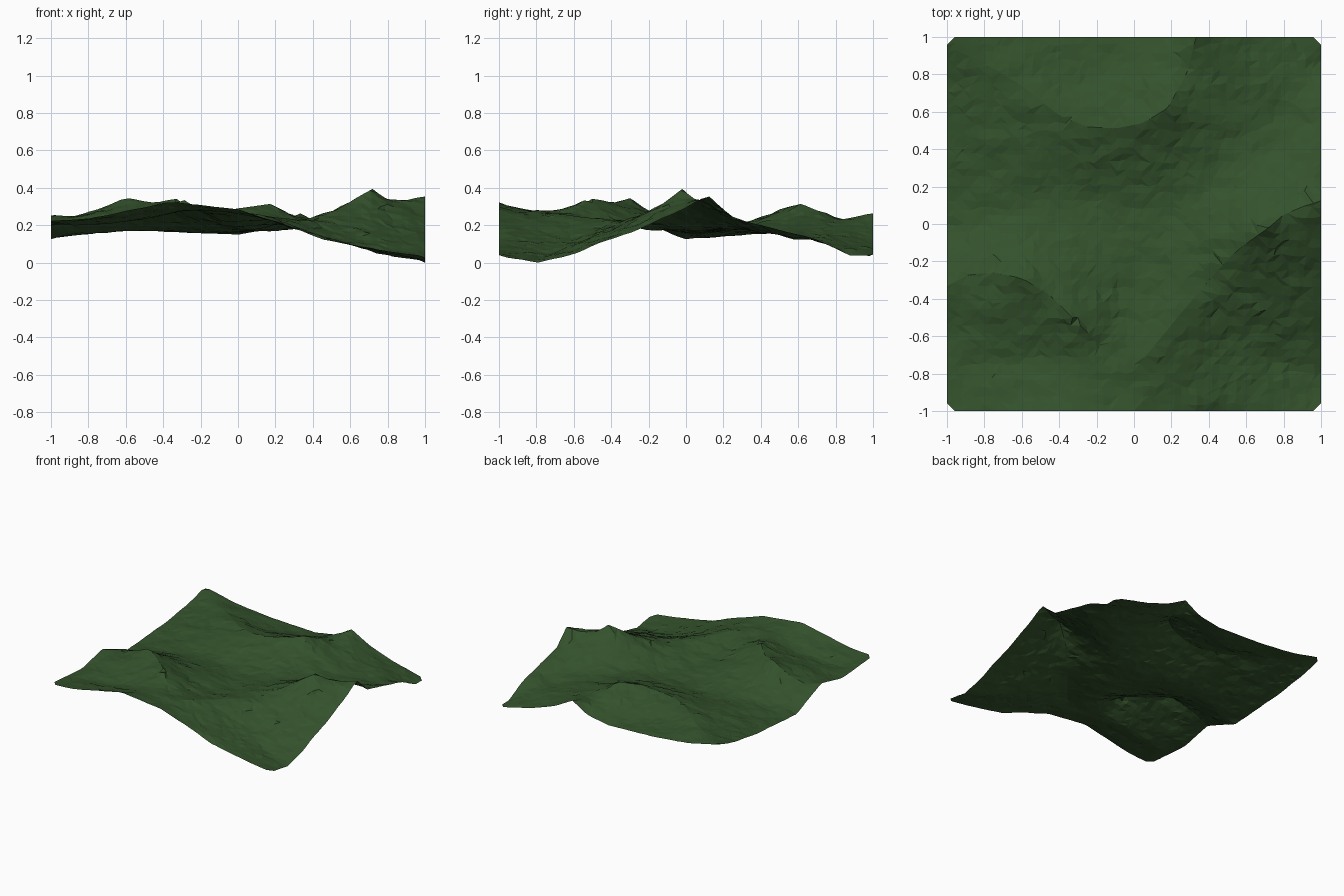
import bpy, bmesh, random
from mathutils import Vector, noise

random.seed(4)
if "Cube" in bpy.data.objects:
    bpy.data.objects.remove(bpy.data.objects["Cube"])

CELLS = 48
STEP = 2 / CELLS
SIDE = range(CELLS + 1)

# Rim profiles: position along the side, height
front_rim = [(-1, .24), (-.8, .25), (-.6, .29), (-.35, .34), (0, .3), (.3, .2),
             (.45, .14), (.6, .11), (.8, .075), (1, .05)]
back_rim = [(-1, .27), (-.7, .21), (-.4, .18), (0, .165), (.2, .2), (.33, .28),
            (.5, .19), (.7, .12), (1, .05)]
west_rim = [(-1, .24), (-.6, .21), (-.33, .27), (0, .14), (.5, .175), (.8, .22), (1, .27)]
east_rim = [(-1, .05), (-.8, .015), (-.6, .06), (-.45, .125), (-.28, .18), (0, .31), (.12, .375),
            (.25, .25), (.5, .19), (.7, .14), (.87, .055), (1, .05)]

# Crest lines: x, y, height
back_crest = [(-1, .95, .26), (-.8, .86, .24), (-.6, .74, .25), (-.4, .58, .27), (-.25, .52, .28),
              (-.1, .51, .29), (.05, .54, .31), (.18, .62, .33), (.29, .82, .24), (.33, 1, .28)]
west_crest = [(-1, -.33, .27), (-.88, -.27, .26), (-.75, -.26, .3), (-.6, -.29, .36),
              (-.45, -.38, .335), (-.3, -.53, .36), (-.18, -.65, .28)]
east_crest = [(.05, -.72, .28), (.15, -.6, .265), (.25, -.48, .25), (.4, -.3, .24), (.55, -.14, .31),
              (.72, -.02, .41), (.8, .05, .35), (.92, .1, .35), (1, .12, .375)]

# Valley floors: x, y, height
main_valley = [(-1, 0, .14), (-.6, .08, .18), (-.2, .15, .165), (.1, .1, .17),
               (.3, .15, .19), (.5, .3, .18), (.75, .45, .15), (.88, .62, .125)]
side_valley = [(.1, .1, .17), (.06, -.2, .185), (-.05, -.5, .21)]
west_hollow = [(-.85, -.7, .2), (-.4, -.7, .24)]
back_hollow = [(-.4, .82, .185), (0, .82, .175)]
low_corner = [(.45, -.6, .14), (.7, -.7, .08), (.95, -.78, .015)]


def sample(points, spacing):
    """Walk along a polyline in even steps."""
    for a, b in zip(points, points[1:]):
        a, b = Vector(a), Vector(b)
        count = max(1, round((b - a).length / spacing))
        for k in range(count + 1):
            yield a.lerp(b, k / count)


def profile_height(points, t):
    for (a, za), (b, zb) in zip(points, points[1:]):
        if t <= b:
            return za + (zb - za) * (t - a) / (b - a)
    return points[-1][1]


# Loose grid of ground points
ground = {(i, j): Vector((i * STEP - 1, j * STEP - 1, .2)) for i in SIDE for j in SIDE}
inner = [key for key in ground if 0 < min(key) and max(key) < CELLS]
for key in inner:
    ground[key].x += random.uniform(-.25, .25) * STEP
    ground[key].y += random.uniform(-.25, .25) * STEP

# Pin the rims
for i in SIDE:
    t = i * STEP - 1
    ground[i, 0].z = profile_height(front_rim, t)
    ground[i, CELLS].z = profile_height(back_rim, t)
    ground[0, i].z = profile_height(west_rim, t)
    ground[CELLS, i].z = profile_height(east_rim, t)


def pin_line(points, snap):
    """Fix the grid points nearest a line; crests also take its exact path."""
    nearest = {}
    for p in sample(points, STEP / 4):
        u, v = (p.x + 1) / STEP, (p.y + 1) / STEP
        key = round(u), round(v)
        gap = abs(u - key[0]) + abs(v - key[1])
        if 0 < min(key) and max(key) < CELLS and gap < nearest.get(key, (2, p))[0]:
            nearest[key] = gap, p
    for key, (gap, p) in nearest.items():
        if snap:
            ground[key].xy = p.xy
        ground[key].z = p.z
    return set(nearest)


floors, crests = set(), set()
for line in (main_valley, side_valley, west_hollow, back_hollow, low_corner):
    floors |= pin_line(line, False)
for line in (back_crest, west_crest, east_crest):
    crests |= pin_line(line, True)


def relax(keys, passes):
    """Stretch the surface like a membrane between the fixed points."""
    for _ in range(passes):
        for i, j in keys:
            ground[i, j].z = (ground[i - 1, j].z + ground[i + 1, j].z
                              + ground[i, j - 1].z + ground[i, j + 1].z) / 4


relax([k for k in inner if k not in floors | crests], 300)
relax([k for k in inner if k not in crests], 3)

# Small bumps, gentler on rims and crests, then rest the lowest point on the floor
rough = set(inner) - crests
for key, p in ground.items():
    bump = noise.noise(Vector((p.x * 6, p.y * 10, 0))) + noise.noise(p * 17) * .6
    p.z += bump * (.01 if key in rough else .004)
lowest = min(p.z for p in ground.values())
for p in ground.values():
    p.z -= lowest

# Clipped corners
for i in (0, CELLS):
    for j in (0, CELLS):
        ground[i, j].xy *= 1 - STEP / 2

# Faceted sheet with mixed diagonals
bm = bmesh.new()
verts = {key: bm.verts.new(p) for key, p in ground.items()}
for i in range(CELLS):
    for j in range(CELLS):
        quad = [verts[i, j], verts[i + 1, j], verts[i + 1, j + 1], verts[i, j + 1]]
        turn = random.randint(0, 1)
        a, b, c, d = quad[turn:] + quad[:turn]
        bm.faces.new((a, b, c))
        bm.faces.new((a, c, d))
mesh = bpy.data.meshes.new("terrain")
bm.to_mesh(mesh)
bm.free()

# Grass colour
grass = bpy.data.materials.new("grass green")
grass.use_nodes = True
colour = (.034, .084, .025, 1)
grass.diffuse_color = colour
grass.node_tree.nodes["Principled BSDF"].inputs["Base Color"].default_value = colour
mesh.materials.append(grass)

terrain = bpy.data.objects.new("terrain", mesh)
bpy.context.collection.objects.link(terrain)
